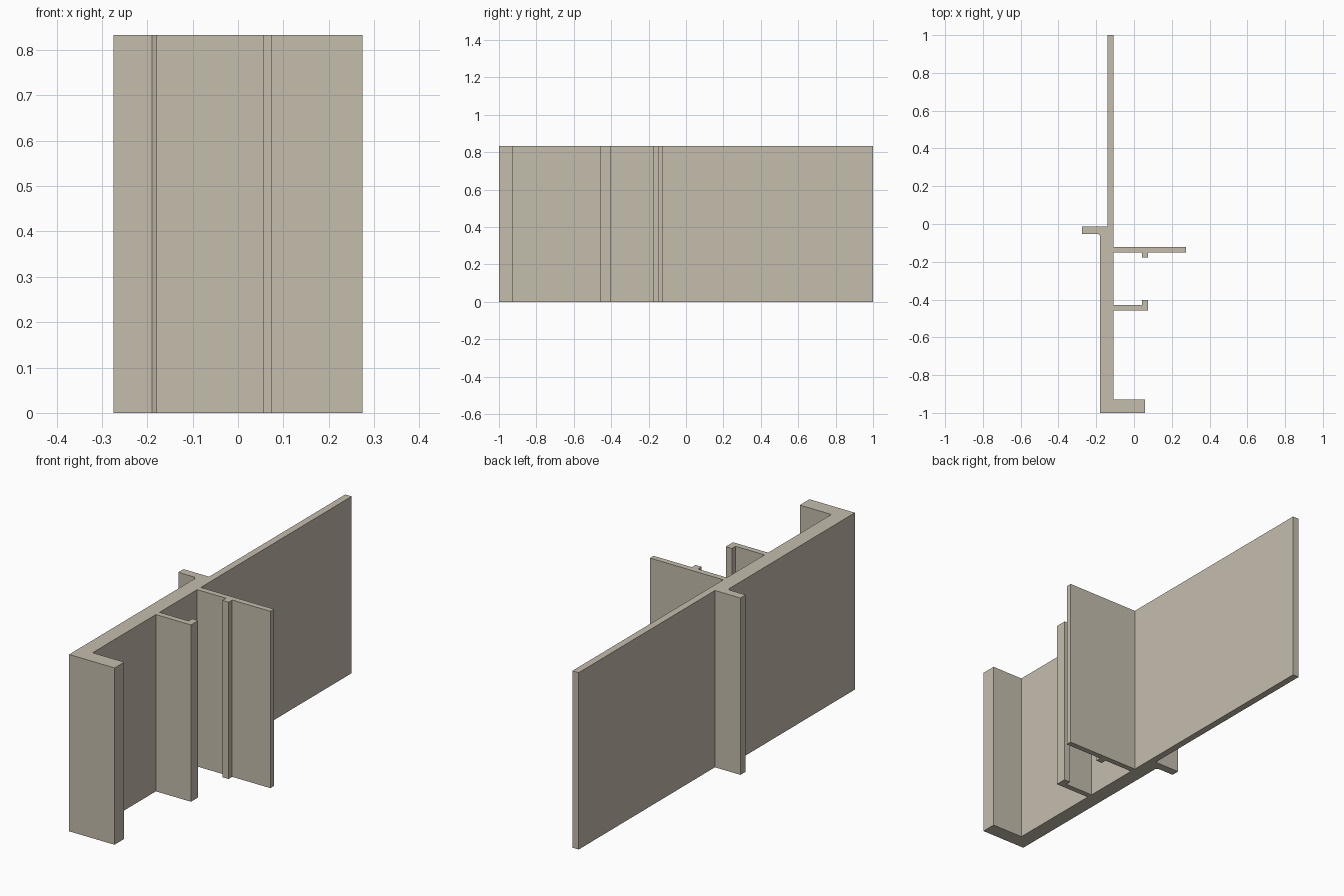
import bpy
import bmesh

if "Cube" in bpy.data.objects:
    bpy.data.objects.remove(bpy.data.objects["Cube"])

HEIGHT = 0.833

# Cross-section of the extrusion (x, y), counter-clockwise from the front left corner
profile = [
    (-0.18, -1.0), (0.057, -1.0), (0.057, -0.928), (-0.108, -0.928),    # foot flange
    (-0.108, -0.457), (0.075, -0.457), (0.075, -0.403),                 # short hooked arm
    (0.043, -0.403), (0.043, -0.43), (-0.108, -0.43),
    (-0.108, -0.15), (0.043, -0.15), (0.043, -0.177),                   # long arm with small lip
    (0.075, -0.177), (0.075, -0.15), (0.274, -0.15),
    (0.274, -0.123), (-0.108, -0.123),
    (-0.108, 1.0), (-0.141, 1.0), (-0.141, -0.014),                     # thin blade
    (-0.274, -0.014), (-0.274, -0.053), (-0.19, -0.053), (-0.18, -0.063),  # rear flange, chamfered
]

# Extrude the section straight up
bm = bmesh.new()
base = bm.faces.new([bm.verts.new((x, y, 0)) for x, y in profile])
top = bmesh.ops.extrude_face_region(bm, geom=[base], use_keep_orig=True)
bmesh.ops.translate(bm, vec=(0, 0, HEIGHT),
                    verts=[g for g in top["geom"] if isinstance(g, bmesh.types.BMVert)])
bmesh.ops.recalc_face_normals(bm, faces=bm.faces[:])
mesh = bpy.data.meshes.new("extruded_profile")
bm.to_mesh(mesh)
bm.free()

# Single flat colour
material = bpy.data.materials.new("warm beige")
material.diffuse_color = (0.56, 0.51, 0.42, 1)
material.use_nodes = True
material.node_tree.nodes["Principled BSDF"].inputs["Base Color"].default_value = material.diffuse_color
mesh.materials.append(material)
bpy.context.collection.objects.link(bpy.data.objects.new("extruded_profile", mesh))
